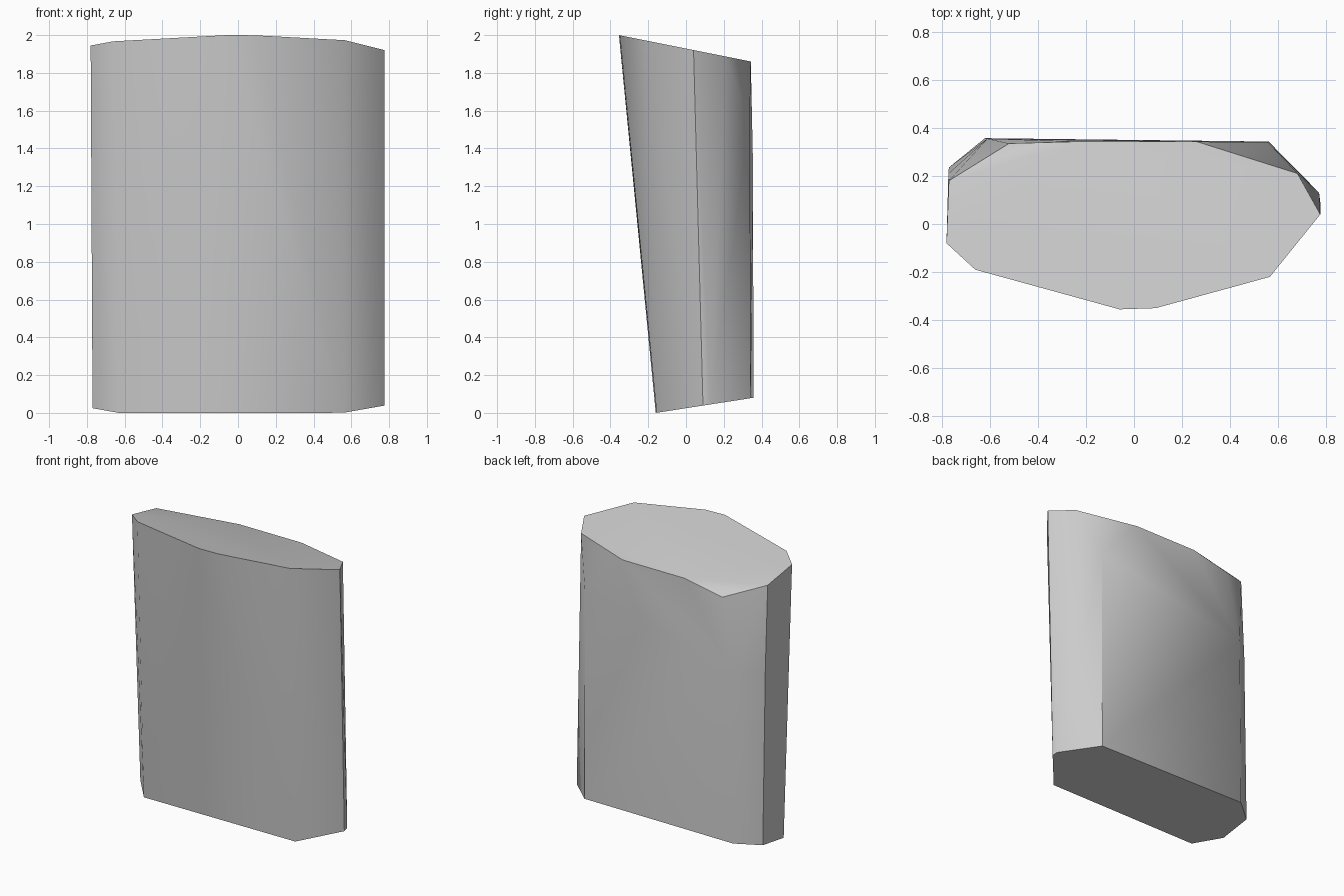
import bpy, bmesh, math

cube = bpy.data.objects.get("Cube")
if cube:
    bpy.data.objects.remove(cube, do_unlink=True)

# Stone colour
stone = bpy.data.materials.new("stone_grey")
stone.use_nodes = True
grey = (0.6, 0.6, 0.6, 1)
stone.diffuse_color = grey
stone.node_tree.nodes["Principled BSDF"].inputs["Base Color"].default_value = grey

# Outlines of the sloping top and base
top = [(-0.78, -0.08), (-0.66, -0.19), (-0.06, -0.355), (0.09, -0.35),
       (0.565, -0.22), (0.775, 0.04), (0.68, 0.21), (0.26, 0.343),
       (-0.23, 0.343), (-0.77, 0.18)]
base = [(-0.77, 0.0), (-0.63, -0.16), (0.56, -0.155), (0.775, 0.09),
        (0.77, 0.13), (0.56, 0.343), (-0.62, 0.357), (-0.77, 0.235)]

# Points where the back corners are chipped
chips = [(0.56, 0.338, 1.55), (-0.61, 0.355, 1.3), (-0.52, 0.335, 1.8),
         (-0.772, 0.21, 1.3)]

points = [(x, y, 2 - 0.2 * (y + 0.355)) for x, y in top]
points += [(x, y, 0.155 * (y + 0.16)) for x, y in base]
points += chips

# Block wrapped around the points
bm = bmesh.new()
for p in points:
    bm.verts.new(p)
hull = bmesh.ops.convex_hull(bm, input=bm.verts[:])
loose = [v for v in bm.verts if not v.link_faces]
bmesh.ops.delete(bm, geom=loose, context='VERTS')
bmesh.ops.dissolve_limit(bm, angle_limit=math.radians(0.5),
                         verts=bm.verts[:], edges=bm.edges[:])
bmesh.ops.recalc_face_normals(bm, faces=bm.faces[:])
mesh = bpy.data.meshes.new("stone_block")
bm.to_mesh(mesh)
bm.free()
mesh.materials.append(stone)
block = bpy.data.objects.new("stone_block", mesh)
bpy.context.collection.objects.link(block)

# Soft shading on shallow edges, crisp main corners
bpy.ops.object.select_all(action='DESELECT')
block.select_set(True)
bpy.context.view_layer.objects.active = block
bpy.ops.object.shade_smooth_by_angle(angle=math.radians(40))
